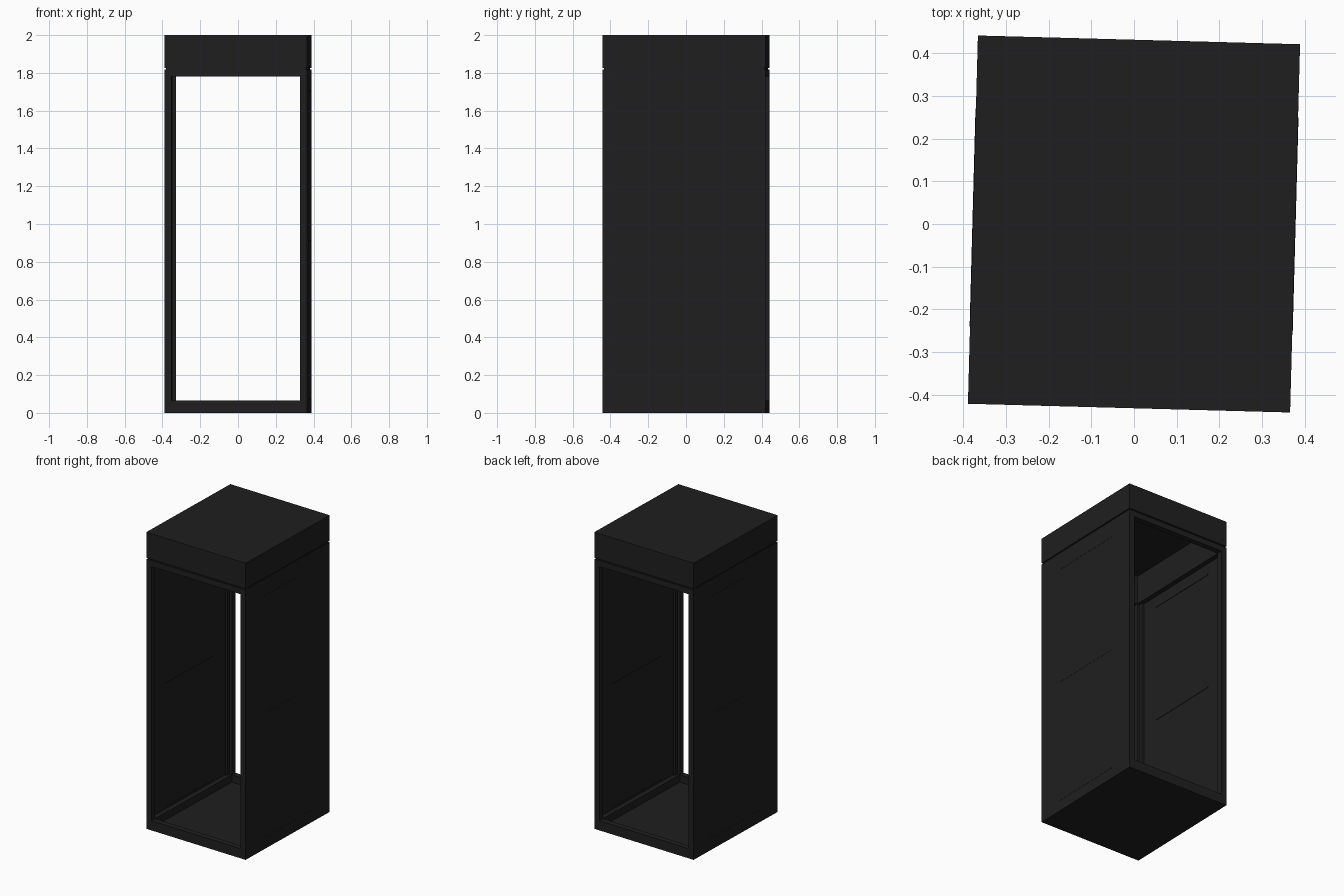
import bpy, bmesh, math
from mathutils import Matrix

if "Cube" in bpy.data.objects:
    bpy.data.objects.remove(bpy.data.objects["Cube"])

W, D = 0.755, 0.863            # outer footprint
HW, HD = W / 2, D / 2
TOP = 1.78                     # top of the opening
TURN = Matrix.Rotation(math.radians(-1.55), 4, 'Z')   # whole cabinet is slightly turned

dark = bpy.data.materials.new("dark_metal")
dark.diffuse_color = (0.0135, 0.0135, 0.0135, 1)
dark.use_nodes = True
dark.node_tree.nodes["Principled BSDF"].inputs["Base Color"].default_value = dark.diffuse_color


def finish(name, bm):
    bmesh.ops.recalc_face_normals(bm, faces=bm.faces)
    bm.transform(TURN)
    me = bpy.data.meshes.new(name)
    bm.to_mesh(me)
    bm.free()
    me.materials.append(dark)
    bpy.context.collection.objects.link(bpy.data.objects.new(name, me))


def box(name, x0, x1, y0, y1, z0, z1):
    bm = bmesh.new()
    bmesh.ops.create_cube(bm, size=1)
    for v in bm.verts:
        v.co = (x1 if v.co.x > 0 else x0, y1 if v.co.y > 0 else y0, z1 if v.co.z > 0 else z0)
    finish(name, bm)


def ring(name, inset, tx, ty, z0, z1):
    """Rectangular hollow ring: outer inset from the footprint, wall tx / ty thick."""
    bm = bmesh.new()
    loops = []
    for x, y in ((HW - inset, HD - inset), (HW - tx, HD - ty)):
        for z in (z0, z1):
            loops.append([bm.verts.new((sx * x, sy * y, z))
                          for sx, sy in ((-1, -1), (1, -1), (1, 1), (-1, 1))])
    ob, ot, ib, it = loops
    for a, b in ((ob, ot), (ot, it), (it, ib), (ib, ob)):
        for i in range(4):
            j = (i + 1) % 4
            bm.faces.new((a[i], a[j], b[j], b[i]))
    finish(name, bm)


# base: floor plate with raised rails around it
box("floor_plate", -HW + 0.01, HW - 0.01, -HD + 0.01, HD - 0.01, 0.0, 0.015)
ring("base_rail", 0, 0.038, 0.037, 0, 0.065)

# top frame, recessed seam and hollow head with its lid
ring("top_rail", 0, 0.038, 0.037, TOP, 1.818)
ring("shadow_seam", 0.007, 0.037, 0.036, 1.818, 1.827)
ring("head_walls", 0, 0.037, 0.036, 1.827, 1.975)
box("head_lid", -HW, HW, -HD, HD, 1.975, 2.0)

for s, side in ((-1, "left"), (1, "right")):
    def side_box(name, a, b, y0, y1, z0, z1):
        box(side + "_" + name, min(s * a, s * b), max(s * a, s * b), y0, y1, z0, z1)

    # corner posts with a narrower inner step
    for t, end in ((-1, "front"), (1, "back")):
        y0, y1 = sorted((t * HD, t * (HD - 0.037)))
        side_box(end + "_post", HW - 0.038, HW, y0, y1, 0.065, TOP)
        y0, y1 = sorted((t * (HD - 0.037), t * (HD - 0.06)))
        side_box(end + "_post_step", HW - 0.022, HW, y0, y1, 0.065, TOP)

    # thin side panel between the posts
    side_box("panel", HW - 0.006, HW, -HD + 0.06, HD - 0.06, 0.065, TOP)
    # three thin horizontal ribs, seen inside and outside
    for k, z in enumerate((0.076, 0.91, 1.705)):
        side_box(f"rib_{k + 1}", HW - 0.009, HW + 0.001, -0.25, 0.26, z - 0.004, z + 0.004)
